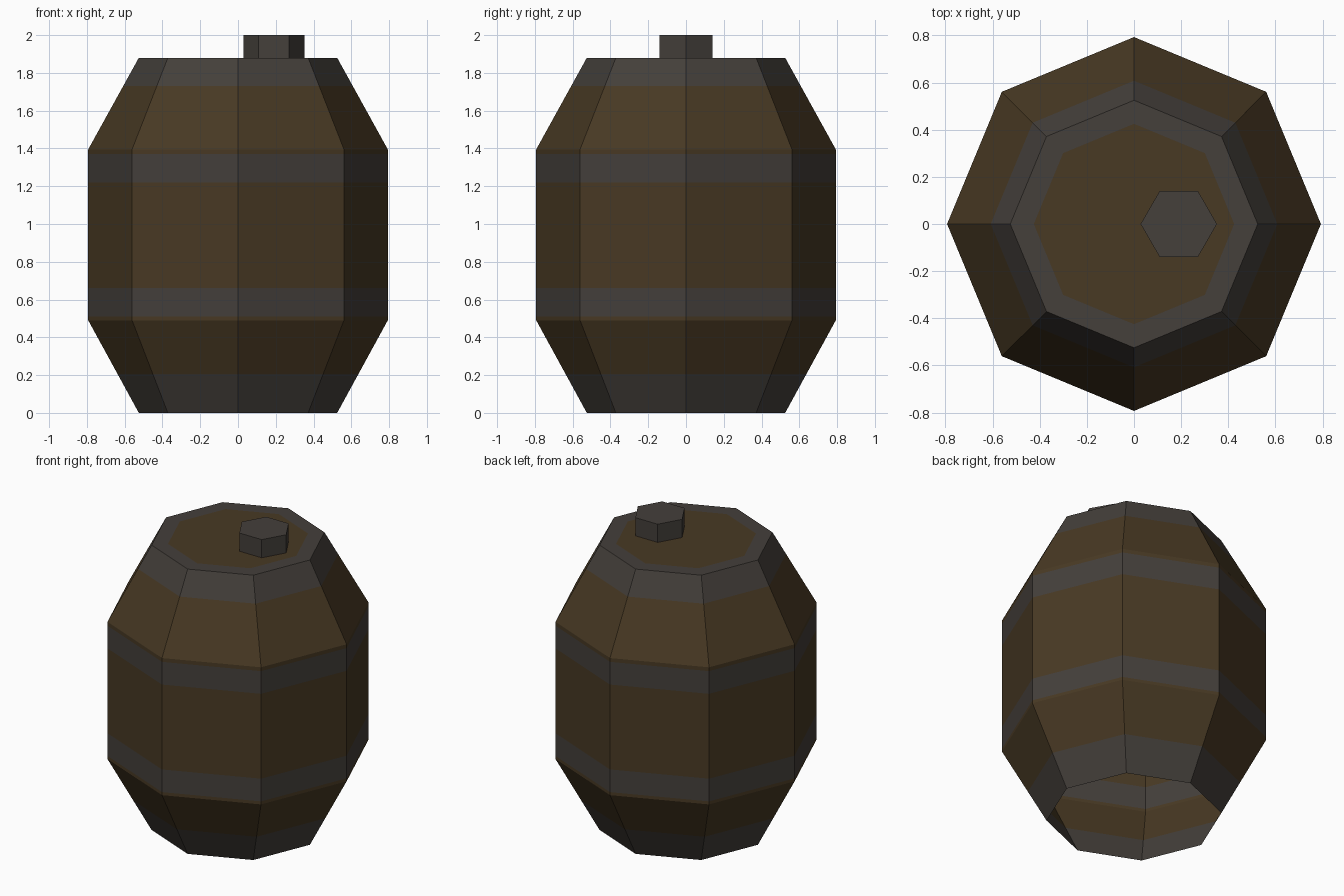
import bpy, bmesh, math

if "Cube" in bpy.data.objects:
    bpy.data.objects.remove(bpy.data.objects["Cube"])

def material(name, rgb):
    m = bpy.data.materials.new(name)
    m.diffuse_color = (*rgb, 1)
    m.use_nodes = True
    m.node_tree.nodes["Principled BSDF"].inputs["Base Color"].default_value = m.diffuse_color
    return m

wood = material("dark wood", (0.065, 0.041, 0.017))
metal = material("dark iron", (0.058, 0.050, 0.043))

def lathe(name, sides, rings, bands, mats, centre=(0, 0)):
    """Rings of (radius, z) from bottom to top, one material index per band, last one for the cap."""
    bm = bmesh.new()
    loops = []
    for r, z in rings:
        loops.append([bm.verts.new((centre[0] + r * math.cos(2 * math.pi * i / sides),
                                    centre[1] + r * math.sin(2 * math.pi * i / sides), z))
                      for i in range(sides)])
    for a, b, mi in zip(loops, loops[1:], bands):
        for i in range(sides):
            j = (i + 1) % sides
            bm.faces.new((a[i], a[j], b[j], b[i])).material_index = mi
    bm.faces.new(loops[-1]).material_index = bands[-1]
    me = bpy.data.meshes.new(name)
    bm.to_mesh(me)
    bm.free()
    for m in mats:
        me.materials.append(m)
    ob = bpy.data.objects.new(name, me)
    bpy.context.collection.objects.link(ob)
    return ob

# Barrel shell: radius follows the taper at both ends, open underneath
R_END, R_MID, Z1, Z2, TOP = 0.525, 0.793, 0.49, 1.395, 1.88

def radius(z):
    t = min(z / Z1, (TOP - z) / (TOP - Z2), 1)
    return R_END + (R_MID - R_END) * t

heights = [0, 0.205, Z1, 0.51, 0.66, 1.22, 1.37, Z2, 1.73, TOP]
rings = [(radius(z), z) for z in heights] + [(0.425, TOP)]
# 0 = wood, 1 = iron hoops; the last two are the lid rim and the lid
lathe("barrel", 8, rings, [1, 0, 0, 1, 0, 1, 0, 0, 1, 1, 0], [wood, metal])

# Six-sided bung on the lid
lathe("bung", 6, [(0.162, TOP), (0.162, 2.0)], [0, 0], [metal], (0.19, 0))
